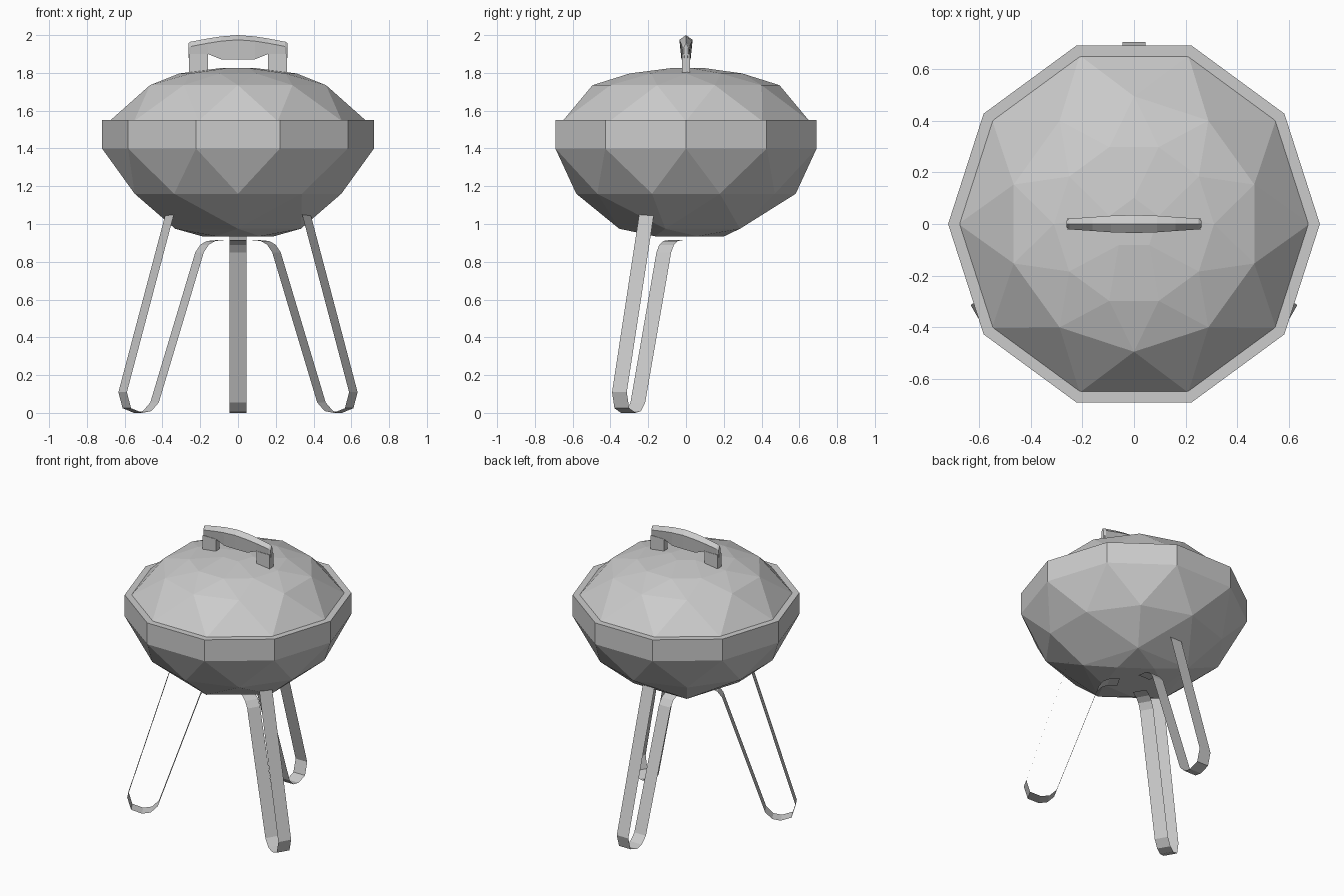
import bpy, bmesh
from math import radians, cos, sin
from mathutils import Matrix

if "Cube" in bpy.data.objects:
    bpy.data.objects.remove(bpy.data.objects["Cube"])


def make_object(name, bm):
    bmesh.ops.recalc_face_normals(bm, faces=bm.faces)
    mesh = bpy.data.meshes.new(name)
    bm.to_mesh(mesh)
    bm.free()
    ob = bpy.data.objects.new(name, mesh)
    bpy.context.collection.objects.link(ob)
    return ob


def faceted_shell(name, rings):
    """Convex faceted shell through rings of (sides, start angle, radius, z)."""
    bm = bmesh.new()
    for sides, start, r, z in rings:
        for i in range(sides):
            a = radians(start + 360 * i / sides)
            bm.verts.new((r * cos(a), r * sin(a) * 1.01, z))
    bmesh.ops.convex_hull(bm, input=bm.verts)
    bmesh.ops.dissolve_limit(bm, angle_limit=radians(1), verts=bm.verts, edges=bm.edges)
    return make_object(name, bm)


# Bowl with its upright rim band
faceted_shell("bowl", [
    (10, 0, 0.72, 1.55), (10, 0, 0.72, 1.40), (10, 18, 0.575, 1.16),
    (5, -90, 0.35, 0.975), (5, 90, 0.20, 0.935)])

# Domed lid sitting just inside the rim
faceted_shell("lid", [
    (10, 0, 0.68, 1.545), (10, 18, 0.49, 1.735),
    (10, 0, 0.31, 1.797), (5, 90, 0.10, 1.825)])

# Hairpin legs: flat bent ribbons, given as (distance from centre, height)
LEG_PATH = [(0.415, 1.06), (0.705, 0.11), (0.68, 0.025), (0.61, 0.0),
            (0.555, 0.01), (0.51, 0.055), (0.235, 0.85), (0.205, 0.89),
            (0.165, 0.91), (0.10, 0.915)]
for name, angle in (("back_leg", 90), ("left_leg", 210), ("right_leg", 330)):
    bm = bmesh.new()
    rows = [[bm.verts.new((r, s * 0.045, z)) for s in (-1, 1)] for r, z in LEG_PATH]
    for a, b in zip(rows, rows[1:]):
        bm.faces.new((a[0], a[1], b[1], b[0]))
    bm.transform(Matrix.Rotation(radians(angle), 4, 'Z'))
    make_object(name, bm)

# Handle bar: ridged section lofted from the middle to one end, then mirrored
STATIONS = [(0.0, 2.0, 1.872, 0.035), (0.09, 1.993, 1.872, 0.032),
            (0.16, 1.982, 1.90, 0.027), (0.25, 1.965, 1.88, 0.021),
            (0.262, 1.958, 1.88, 0.012)]
bm = bmesh.new()
loops = []
for x, top, low, w in STATIONS:
    section = [(0, top), (w, top - 0.025), (w * 0.7, low), (-w * 0.7, low), (-w, top - 0.025)]
    loops.append([bm.verts.new((x, y, z)) for y, z in section])
for a, b in zip(loops, loops[1:]):
    for i in range(5):
        j = (i + 1) % 5
        bm.faces.new((a[i], a[j], b[j], b[i]))
bm.faces.new(loops[-1])
bar = make_object("handle_bar", bm)

# Handle post
bm = bmesh.new()
bmesh.ops.create_cube(bm, size=1, matrix=Matrix.Translation((0.209, 0, 1.845)) @
                      Matrix.Diagonal((0.102, 0.042, 0.11, 1)))
post = make_object("handle_posts", bm)

for ob in (bar, post):
    mirror = ob.modifiers.new("mirror", 'MIRROR')
    mirror.use_clip = True
